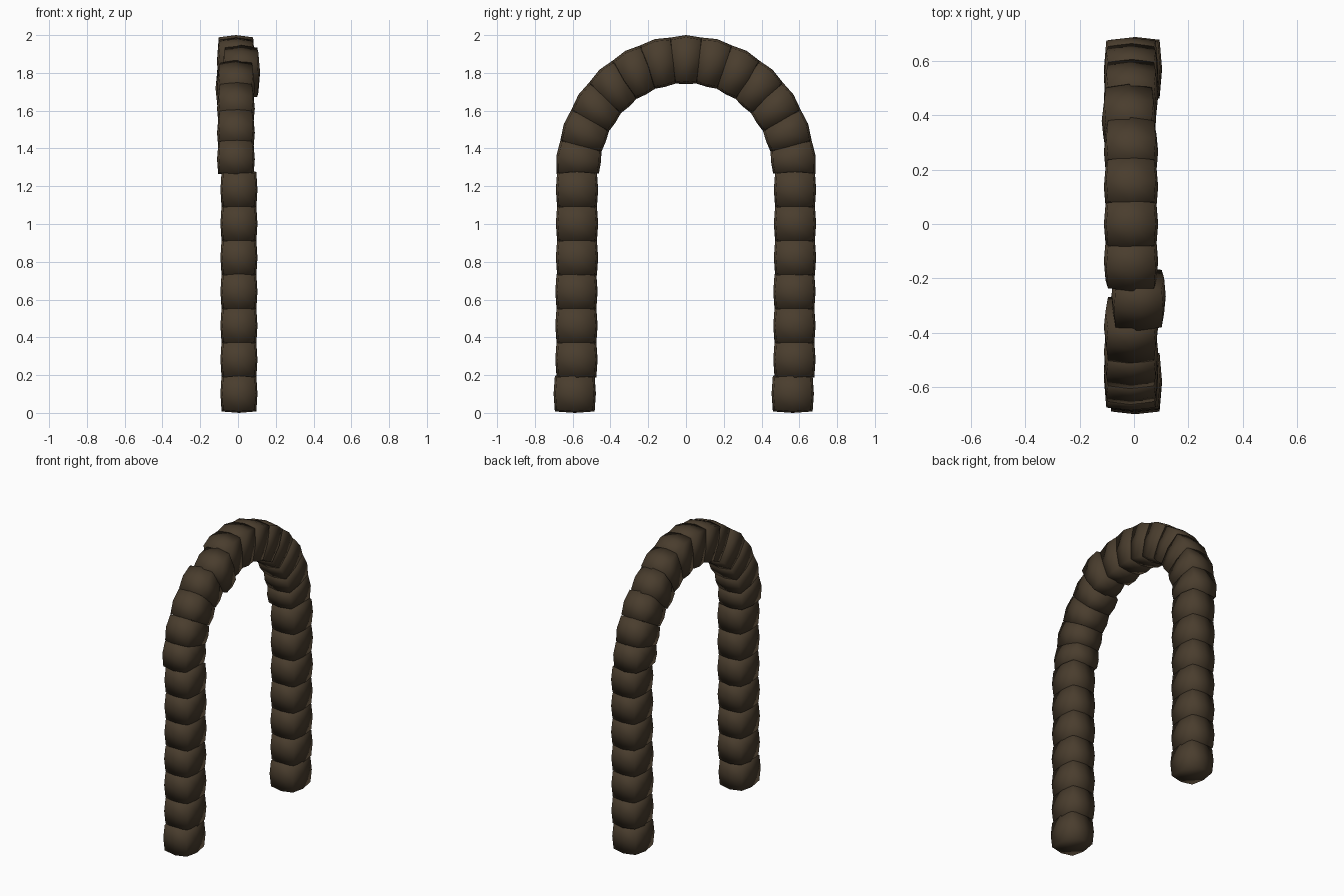
import bpy, bmesh, math

if "Cube" in bpy.data.objects:
    bpy.data.objects.remove(bpy.data.objects["Cube"])

stone = bpy.data.materials.new("dark brown stone")
stone.diffuse_color = (0.068, 0.047, 0.027, 1)
stone.use_nodes = True
stone.node_tree.nodes["Principled BSDF"].inputs["Base Color"].default_value = stone.diffuse_color
BULGE = 0.15


def block(name, place):
    """Pillowed stone: a cube split once, face centres swollen, placed by a mapping."""
    bm = bmesh.new()
    bmesh.ops.create_cube(bm, size=2)
    bmesh.ops.subdivide_edges(bm, edges=bm.edges[:], cuts=1, use_grid_fill=True)
    for vert in bm.verts:
        u, v, w = vert.co
        pu = u * (1 - BULGE * (v * v * 0.6 + w * w * 0.4))
        pv = v * (1 - BULGE * (u * u * 0.6 + w * w * 0.4))
        pw = w * (1 - BULGE * (u * u + v * v) / 2)
        vert.co = place(pu, pv, pw)
    bmesh.ops.recalc_face_normals(bm, faces=bm.faces[:])
    mesh = bpy.data.meshes.new(name)
    bm.to_mesh(mesh)
    bm.free()
    mesh.materials.append(stone)
    mesh.shade_smooth()
    obj = bpy.data.objects.new(name, mesh)
    bpy.context.collection.objects.link(obj)


# Two pillars of seven stacked stones
for side, label in ((-1, "front"), (1, "back")):
    for i in range(7):
        cy = side * 0.577 - (0.012 if i == 0 else 0.003 * (i < 4))
        cz = 0.102 + 0.18 * i
        block(f"{label}_pillar_stone_{i + 1}",
              lambda u, v, w: (0.005 + u * 0.098, cy + v * 0.112, cz + w * 0.102))

# Arch of thirteen wedge stones, two of them out of line
STONES = 13
STEP = math.pi / STONES
shift = {3: -0.021, 8: 0.017}
for i in range(STONES):
    mid = (i + 0.5) * STEP
    cx = -0.011 + {3: -0.008, 8: 0.028}.get(i, 0)

    def wedge(u, v, w):
        a = mid + w * STEP * 0.57
        ry = 0.573 + v * 0.119
        rz = 0.6 + v * 0.13
        return (cx + u * 0.1, ry * math.cos(a), 1.27 + rz * math.sin(a))

    block("arch_stone_%d" % (i + 1), wedge)
